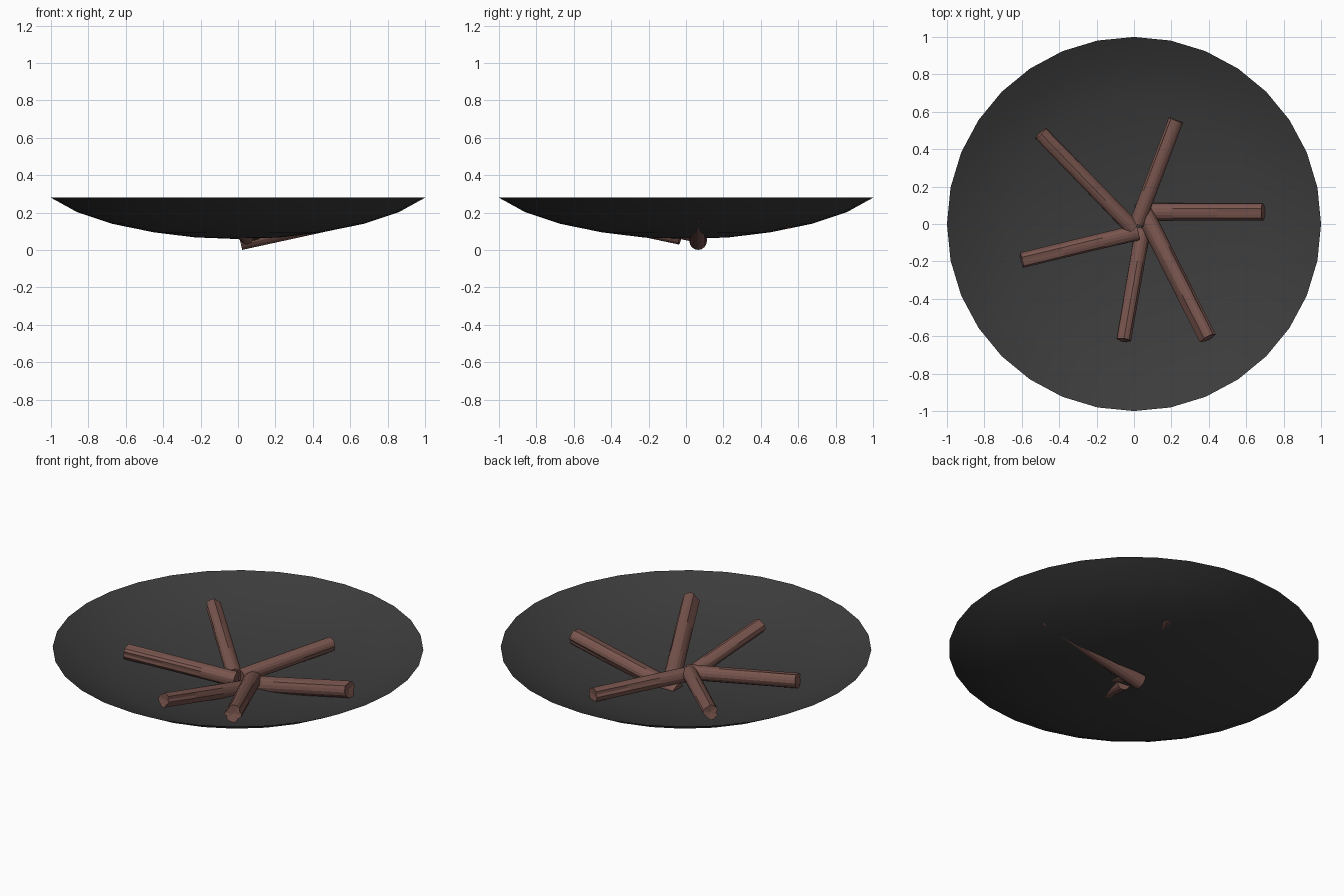
import bpy, bmesh, math, random
from mathutils import Vector

if "Cube" in bpy.data.objects:
    bpy.data.objects.remove(bpy.data.objects["Cube"])

random.seed(4)


def material(name, color):
    m = bpy.data.materials.new(name)
    m.diffuse_color = (*color, 1)
    m.use_nodes = True
    m.node_tree.nodes["Principled BSDF"].inputs["Base Color"].default_value = m.diffuse_color
    return m


def finish(name, bm, mat):
    me = bpy.data.meshes.new(name)
    bm.to_mesh(me)
    bm.free()
    ob = bpy.data.objects.new(name, me)
    bpy.context.collection.objects.link(ob)
    me.materials.append(mat)
    return ob


iron = material("dark_iron", (0.045, 0.045, 0.045))
bark = material("bark", (0.19, 0.09, 0.075))

# Shallow dish: open surface turned from a profile of (radius, height)
SIDES = 32
profile = [(0.23, 0.068), (0.45, 0.095), (0.67, 0.14), (0.86, 0.203), (1.0, 0.28)]
bm = bmesh.new()
bottom = bm.verts.new((0, 0, 0.059))
rings = []
for r, z in profile:
    rings.append([bm.verts.new((r * math.cos(a), r * math.sin(a), z))
                  for a in (2 * math.pi * i / SIDES for i in range(SIDES))])
for i in range(SIDES):
    j = (i + 1) % SIDES
    bm.faces.new((bottom, rings[0][j], rings[0][i]))
    for low, high in zip(rings, rings[1:]):
        bm.faces.new((low[i], low[j], high[j], high[i]))
for f in bm.faces:
    f.smooth = True
finish("fire_bowl", bm, iron)


# Log: flat-faced cylinder, round inside, with bark grooves growing outward
def log(name, start, end, radius, sides=16):
    start, end = Vector(start), Vector(end)
    axis = (end - start).normalized()
    u = axis.cross(Vector((0, 0, 1))).normalized()
    v = u.cross(axis)
    groove = [random.choice((0, 0, 0.05, 0.22)) for _ in range(sides)]
    bm = bmesh.new()
    rings = []
    for t, depth in ((0, 0.1), (0.3, 0.35), (0.65, 0.7), (1, 1.1)):
        c = start.lerp(end, t)
        ring = []
        for i in range(sides):
            a = 2 * math.pi * i / sides
            r = radius * (1 - groove[i] * depth * random.uniform(0.6, 1))
            ring.append(bm.verts.new(c + (u * math.cos(a) + v * math.sin(a)) * r))
        rings.append(ring)
    tips = bm.verts.new(start), bm.verts.new(end - axis * radius * 0.15)
    for i in range(sides):
        j = (i + 1) % sides
        for p, q in zip(rings, rings[1:]):
            bm.faces.new((p[i], p[j], q[j], q[i]))
        bm.faces.new((tips[0], rings[0][j], rings[0][i]))
        bm.faces.new((tips[1], rings[-1][i], rings[-1][j]))
    bmesh.ops.recalc_face_normals(bm, faces=bm.faces)
    finish(name, bm, bark)


# Six logs leaning from the middle out onto the dish
logs = [
    ((0.012, 0.065, 0.047), (0.69, 0.065, 0.195), 0.047),
    ((0.015, 0.0, 0.118), (0.225, 0.555, 0.155), 0.041),
    ((-0.005, -0.025, 0.125), (-0.50, 0.485, 0.218), 0.043),
    ((0.02, -0.045, 0.118), (-0.60, -0.195, 0.176), 0.043),
    ((0.047, -0.03, 0.07), (-0.055, -0.62, 0.195), 0.041),
    ((0.055, 0.06, 0.09), (0.395, -0.61, 0.23), 0.049),
]
for n, (start, end, radius) in enumerate(logs, 1):
    log(f"log_{n}", start, end, radius)
